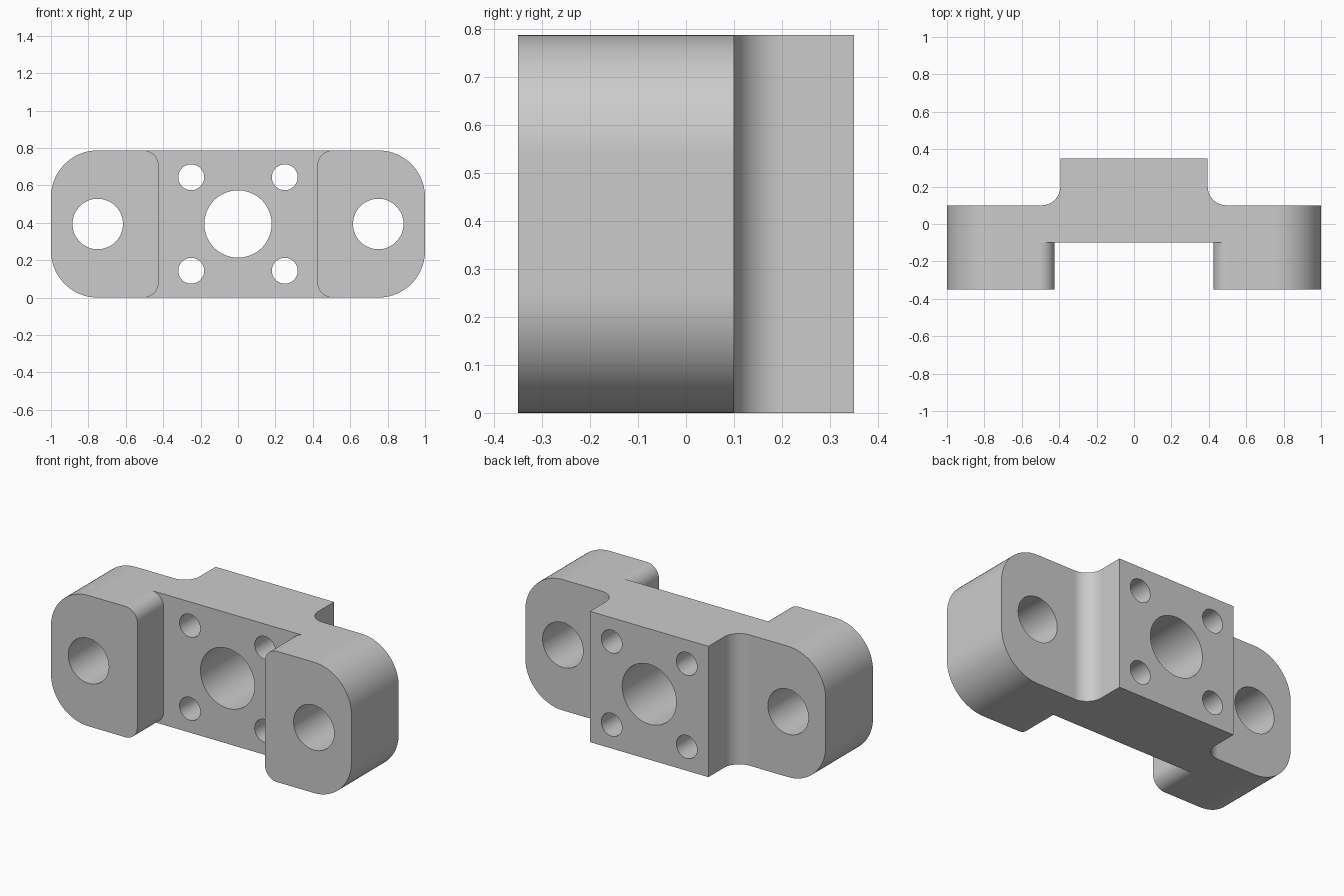
import bpy
import bmesh
from math import cos, sin, radians
from mathutils import Vector

H = 0.787          # height
MID = H / 2
DEPTH = 0.35       # half depth
OVER = 0.1         # cutter overshoot

cube = bpy.data.objects.get("Cube")
if cube:
    bpy.data.objects.remove(cube, do_unlink=True)

grey = bpy.data.materials.new("light grey metal")
grey.use_nodes = True
grey.diffuse_color = (0.6, 0.6, 0.6, 1)
grey.node_tree.nodes["Principled BSDF"].inputs["Base Color"].default_value = grey.diffuse_color


def arc(cx, cy, r, start, end, steps=20):
    """Points along an arc, angles in degrees."""
    angles = [radians(start + (end - start) * i / steps) for i in range(steps + 1)]
    return [(cx + r * cos(a), cy + r * sin(a)) for a in angles]


def prism(name, outline, low, high, axis):
    """Extrude an outline along y (outline in x, z) or z (outline in x, y)."""
    bm = bmesh.new()
    if axis == "y":
        verts = [bm.verts.new((u, low, v)) for u, v in outline]
        move = Vector((0, high - low, 0))
    else:
        verts = [bm.verts.new((u, v, low)) for u, v in outline]
        move = Vector((0, 0, high - low))
    face = bm.faces.new(verts)
    result = bmesh.ops.extrude_face_region(bm, geom=[face], use_keep_orig=True)
    moved = [g for g in result["geom"] if isinstance(g, bmesh.types.BMVert)]
    bmesh.ops.translate(bm, verts=moved, vec=move)
    bmesh.ops.recalc_face_normals(bm, faces=bm.faces)
    mesh = bpy.data.meshes.new(name)
    bm.to_mesh(mesh)
    bm.free()
    mesh.materials.append(grey)
    obj = bpy.data.objects.new(name, mesh)
    bpy.context.collection.objects.link(obj)
    return obj


# Rounded block
R = 0.25
corners = [(1, 1, 0), (-1, 1, 90), (-1, -1, 180), (1, -1, 270)]
outline = []
for sx, sz, a in corners:
    outline += arc(sx * (1 - R), MID + sz * (MID - R), R, a, a + 90)
bracket = prism("bracket", outline, -DEPTH, DEPTH, "y")

cutters = []

# Front pocket, flared around the rounded inner corners of the ears
EAR, r = 0.425, 0.08
pocket = []
for sx, sz in [(1, -1), (1, 1), (-1, 1), (-1, -1)]:
    edge = MID + sz * MID
    curve = arc(EAR + r, edge - sz * r, r, 180, 180 - sz * 90)
    flare = [(sx * x, z) for x, z in curve] + [(sx * (EAR + r), edge + sz * OVER)]
    pocket += flare if sx * sz > 0 else flare[::-1]
cutters.append(prism("pocket_cutter", pocket, -DEPTH - OVER, -0.1, "y"))

# Back reliefs beside the raised block, with a fillet at its foot
BLOCK, FLOOR, F = 0.394, 0.1, 0.1
relief = [(1 + OVER, FLOOR)] + arc(BLOCK + F, FLOOR + F, F, 270, 180)
relief += [(BLOCK, DEPTH + OVER), (1 + OVER, DEPTH + OVER)]
for side in (1, -1):
    points = [(side * x, y) for x, y in relief]
    cutters.append(prism("relief_cutter", points, -OVER, H + OVER, "z"))

# Bore, mounting holes and screw holes
holes = [(0, 0, 0.18), (-0.75, 0, 0.135), (0.75, 0, 0.135)]
holes += [(x, z, 0.069) for x in (-0.25, 0.25) for z in (-0.25, 0.25)]
for x, z, radius in holes:
    circle = arc(x, MID + z, radius, 0, 360, 64)[:-1]
    cutters.append(prism("hole_cutter", circle, -DEPTH - OVER, DEPTH + OVER, "y"))

# Apply every cut, then drop the cutters
bpy.ops.object.select_all(action="DESELECT")
bpy.context.view_layer.objects.active = bracket
bracket.select_set(True)
for cutter in cutters:
    cutter.hide_render = True
    cut = bracket.modifiers.new("cut", "BOOLEAN")
    cut.operation = "DIFFERENCE"
    cut.solver = "EXACT"
    cut.object = cutter
    bpy.ops.object.modifier_apply(modifier=cut.name)
    bpy.data.objects.remove(cutter, do_unlink=True)

# Smooth curves with crisp edges and flat faces
bpy.ops.object.shade_smooth_by_angle(angle=radians(30))
normals = bracket.modifiers.new("flat_faces", "WEIGHTED_NORMAL")
normals.keep_sharp = True
